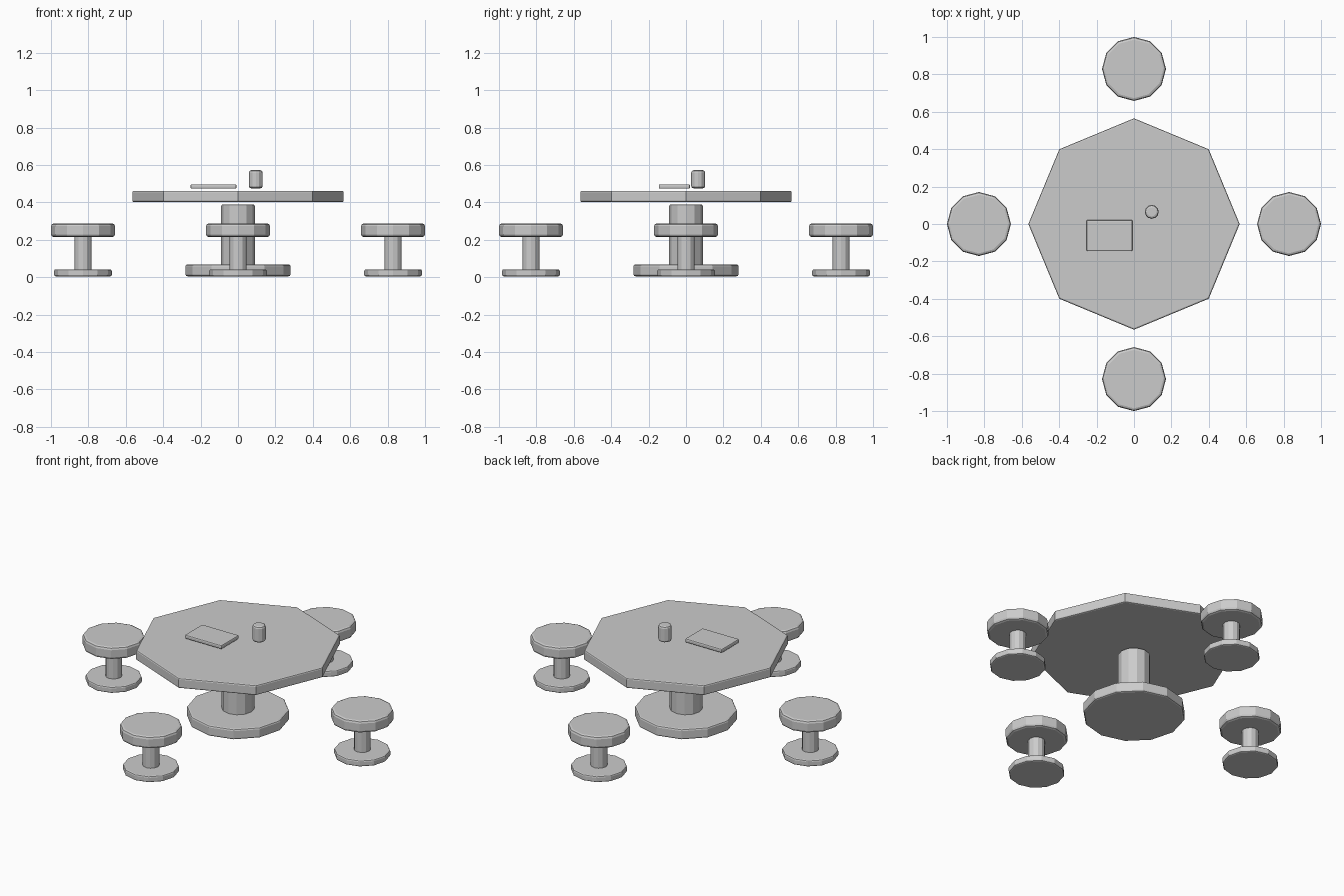
import bpy
import math

if "Cube" in bpy.data.objects:
    bpy.data.objects.remove(bpy.data.objects["Cube"])


def bevel(ob, width, segments=2):
    m = ob.modifiers.new("bevel", 'BEVEL')
    m.width = width
    m.segments = segments
    m.limit_method = 'ANGLE'
    m.angle_limit = math.radians(50)


def disc(name, x, y, z0, z1, r, sides=12, bev=0.01, segments=2):
    # prism with a vertex on the x and y axes
    bpy.ops.mesh.primitive_cylinder_add(vertices=sides, radius=r, depth=z1 - z0,
                                        location=(x, y, (z0 + z1) / 2))
    ob = bpy.context.object
    ob.name = name
    bevel(ob, bev, segments)
    return ob


# Table
disc("table_base", 0, 0, 0.005, 0.068, 0.281, bev=0.01)
disc("table_pedestal", 0, 0, 0.04, 0.39, 0.09, bev=0.01)
disc("table_top", 0, 0, 0.402, 0.462, 0.565, sides=8, bev=0.008)

# Four stools around the table
R = 0.829
for i, (x, y) in enumerate([(R, 0), (0, R), (-R, 0), (0, -R)], 1):
    disc(f"stool_base_{i}", x, y, 0.005, 0.042, 0.154, bev=0.008)
    disc(f"stool_post_{i}", x, y, 0.03, 0.23, 0.046, bev=0.005)
    disc(f"stool_seat_{i}", x, y, 0.215, 0.287, 0.171, bev=0.014)

# Cup and book lying on the table
disc("cup", 0.095, 0.065, 0.475, 0.572, 0.037, bev=0.012)
bpy.ops.mesh.primitive_cube_add(size=1, location=(-0.131, -0.062, 0.485))
book = bpy.context.object
book.name = "book"
book.scale = (0.246, 0.167, 0.024)
bpy.ops.object.transform_apply(location=False, rotation=False, scale=True)
bevel(book, 0.007)
